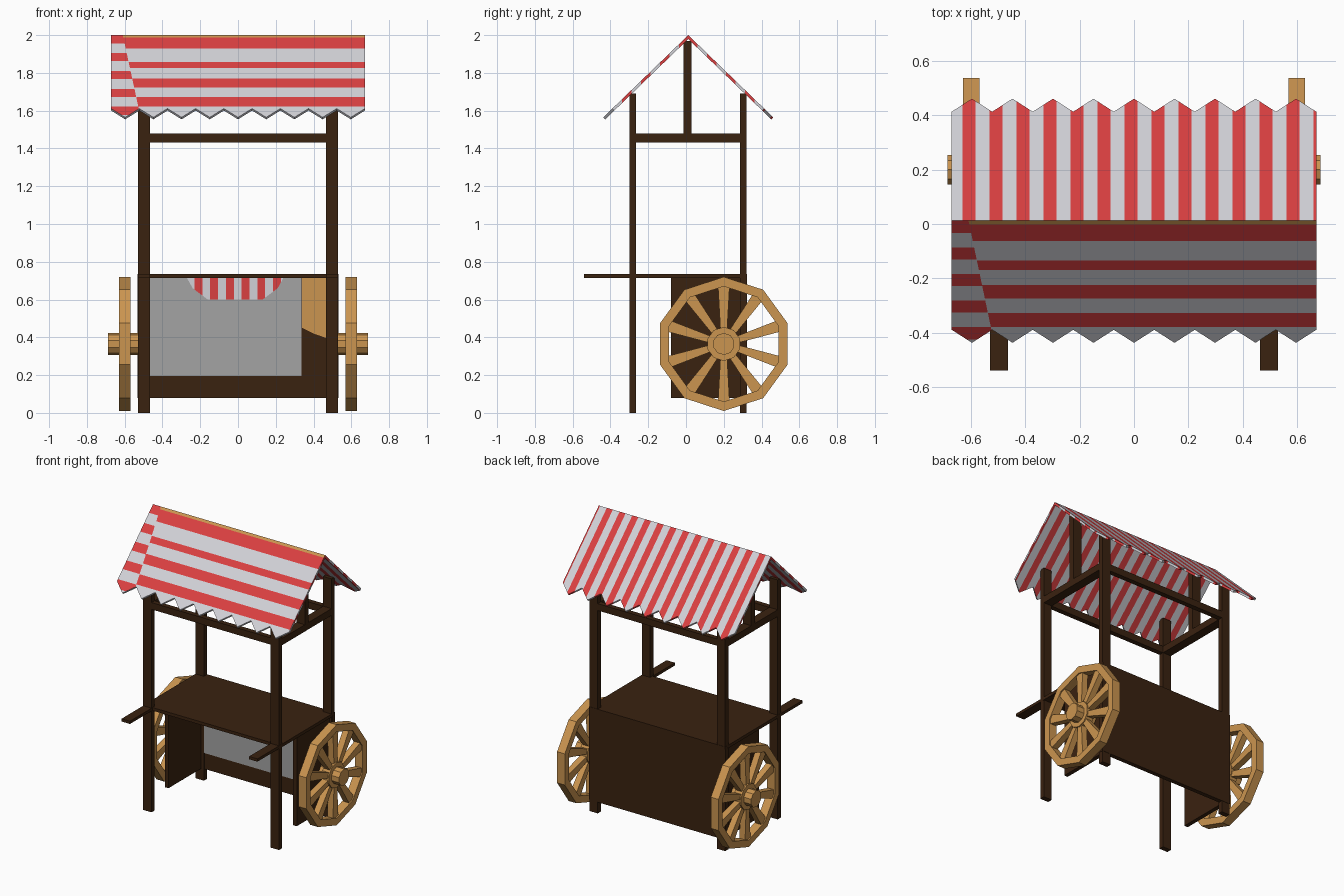
import bpy, bmesh, math
from mathutils import Vector

if "Cube" in bpy.data.objects:
    bpy.data.objects.remove(bpy.data.objects["Cube"])


def material(name, r, g, b):
    m = bpy.data.materials.new(name)
    m.use_nodes = True
    m.diffuse_color = (r, g, b, 1)
    m.node_tree.nodes["Principled BSDF"].inputs["Base Color"].default_value = (r, g, b, 1)
    return m


DARK = material("dark_wood", 0.042, 0.016, 0.005)
TAN = material("light_wood", 0.60, 0.30, 0.08)
RED = material("awning_red", 0.70, 0.05, 0.052)
WHITE = material("awning_white", 0.64, 0.64, 0.68)
GREY = material("panel_grey", 0.37, 0.37, 0.37)


def finish(name, bm, *mats):
    bmesh.ops.recalc_face_normals(bm, faces=bm.faces)
    mesh = bpy.data.meshes.new(name)
    bm.to_mesh(mesh)
    bm.free()
    for m in mats:
        mesh.materials.append(m)
    ob = bpy.data.objects.new(name, mesh)
    bpy.context.collection.objects.link(ob)
    return ob


def box(name, x, y, z, mat=DARK):
    bm = bmesh.new()
    bmesh.ops.create_cube(bm, size=1)
    for v in bm.verts:
        v.co = [r[0] + (c + 0.5) * (r[1] - r[0]) for c, r in zip(v.co, (x, y, z))]
    return finish(name, bm, mat)


def prism(points, push):
    """Solid made by pushing a flat outline along a vector."""
    bm = bmesh.new()
    face = bm.faces.new([bm.verts.new(p) for p in points])
    ext = bmesh.ops.extrude_face_region(bm, geom=[face], use_keep_orig=True)
    new = [g for g in ext["geom"] if isinstance(g, bmesh.types.BMVert)]
    bmesh.ops.translate(bm, verts=new, vec=push)
    bmesh.ops.recalc_face_normals(bm, faces=bm.faces)
    return bm


def cut(bm, co, no, keep=lambda f: True):
    """Split the chosen faces along a plane."""
    bm.normal_update()
    faces = [f for f in bm.faces if keep(f)]
    edges = {e for f in faces for e in f.edges}
    verts = {v for f in faces for v in f.verts}
    bmesh.ops.bisect_plane(bm, geom=faces + list(edges) + list(verts), dist=1e-5,
                           plane_co=co, plane_no=no)
    bm.normal_update()


# Frame: posts, gable posts, beams, handles
FRONT, BACK = (-0.30, -0.265), (0.285, 0.32)
for side, sx in (("right", -1), ("left", 1)):
    px = sorted((sx * 0.465, sx * 0.53))
    box(f"front_post_{side}", px, FRONT, (0, 1.69))
    box(f"back_post_{side}", px, BACK, (0, 1.69))
    box(f"gable_post_{side}", px, (-0.012, 0.03), (1.45, 1.97))
    box(f"side_beam_{side}", px, (-0.27, 0.29), (1.432, 1.48))
    box(f"handle_{side}", px, (-0.54, -0.28), (0.715, 0.735))
    box(f"cabinet_side_{side}", sorted((sx * 0.487, sx * 0.515)), (-0.08, 0.30), (0.08, 0.72))
box("front_beam", (-0.47, 0.47), FRONT, (1.432, 1.48))
box("back_beam", (-0.47, 0.47), BACK, (1.432, 1.48))

# Counter and cabinet back
box("counter_top", (-0.531, 0.531), (-0.29, 0.322), (0.714, 0.736))
box("cabinet_back", (-0.532, 0.532), (0.292, 0.322), (0.08, 0.72))
box("grey_panel", (-0.486, 0.335), (0.286, 0.292), (0.195, 0.714), GREY)
tan_outline = [(0.34, 0.714), (0.34, 0.45), (0.40, 0.42), (0.486, 0.39), (0.486, 0.714)]
finish("tan_panel", prism([(x, 0.286, z) for x, z in tan_outline], (0, 0.006, 0)), TAN)

# Striped cloth painted on the panel
cloth = [(-0.27, 0.714), (-0.24, 0.66), (-0.16, 0.6), (0.13, 0.6), (0.21, 0.66), (0.24, 0.714)]
bm = prism([(x, 0.281, z) for x, z in cloth], (0, 0.005, 0))
for i in range(12):
    cut(bm, (-0.23 + i * 0.0415, 0, 0), (1, 0, 0))
for f in bm.faces:
    f.material_index = int((f.calc_center_median().x + 0.23) // 0.0415) % 2
finish("striped_cloth", bm, RED, WHITE)

# Wheels
SIDES, AXLE_Y, AXLE_Z = 10, 0.2, 0.365


def disc(r):
    return [(0, r * math.sin(i * math.tau / SIDES), r * math.cos(i * math.tau / SIDES))
            for i in range(SIDES)]


def place(bm, x):
    bmesh.ops.translate(bm, verts=bm.verts, vec=(x, AXLE_Y, AXLE_Z))
    return bm


for side, sx in (("right", -1), ("left", 1)):
    # rim
    bm = bmesh.new()
    ring = [bm.verts.new((x, 0, r)) for x, r in
            ((-0.03, 0.305), (0.03, 0.305), (0.03, 0.355), (-0.03, 0.355))]
    edges = [bm.edges.new((ring[i], ring[(i + 1) % 4])) for i in range(4)]
    bmesh.ops.spin(bm, geom=ring + edges, cent=(0, 0, 0), axis=(1, 0, 0),
                   angle=math.tau, steps=SIDES)
    bmesh.ops.remove_doubles(bm, verts=bm.verts, dist=1e-4)
    finish(f"wheel_rim_{side}", place(bm, sx * 0.6), TAN)
    # hub and axle
    finish(f"wheel_hub_{side}", place(prism(disc(0.09), (0.06, 0, 0)), sx * 0.6 - 0.03), TAN)
    finish(f"wheel_axle_{side}", place(prism(disc(0.058), (0.16, 0, 0)), sx * 0.608 - 0.08), TAN)
    # tapered spokes
    for i in range(SIDES):
        a = i * math.tau / SIDES
        out = Vector((0, math.sin(a), math.cos(a)))
        across = Vector((0, math.cos(a), -math.sin(a)))
        pts = [out * r + across * w for r, w in
               ((0.06, -0.017), (0.06, 0.017), (0.315, 0.031), (0.315, -0.031))]
        finish(f"wheel_spoke_{side}_{i + 1}",
               place(prism(pts, (0.044, 0, 0)), sx * 0.6 - 0.022), TAN)

# Awning: two zigzag slopes with stripes
WIDTH, RIDGE_Y, FALL, TEETH = 0.672, 0.012, 0.967, 9
PERIOD, OFFSET, HALF = 0.0995, -0.011, 0.0235
MAIN = [(0.014, 0.074), (0.147, 0.181), (0.237, 0.286), (0.340, 0.391)]
END = [(k * 0.098, k * 0.098 + 0.045) for k in range(5)]


def is_top(f):
    return f.normal.z > 0.3


def is_gable(f):
    return abs(f.normal.x) > 0.9


def at_end(c):
    return c.x < -0.61 + 0.21 * (RIDGE_Y - c.y)


def across_stripe(x):
    return 0 if (x - OFFSET + HALF) % PERIOD < 2 * HALF else 1


def slope(name, side):
    outline = [(-WIDTH, 0)]
    for i in range(2 * TEETH + 1):
        outline.append((-WIDTH + i * WIDTH / TEETH, 0.45 if i % 2 else 0.402))
    outline.append((WIDTH, 0))
    inward = Vector((0, -side * FALL, -1)).normalized() * 0.015
    bm = prism([(x, RIDGE_Y + side * u, 2 - FALL * u) for x, u in outline], inward)
    front = side < 0

    def cut_u(u, keep):
        cut(bm, (0, RIDGE_Y + side * u, 0), (0, 1, 0), keep)

    # stripes running down the slope
    for k in range(-7, 8):
        for x in (OFFSET + k * PERIOD - HALF, OFFSET + k * PERIOD + HALF):
            if abs(x) < WIDTH:
                cut(bm, (x, 0, 0), (1, 0, 0), lambda f: not is_gable(f) and not (front and is_top(f)))
    # stripes running along the front
    if front:
        cut(bm, (-0.61, RIDGE_Y, 0), (1, 0.21, 0), is_top)
        for bands, end in ((MAIN, False), (END, True)):
            for u in sum(bands, ()):
                if u > 0:
                    cut_u(u, lambda f: is_top(f) and at_end(f.calc_center_median()) == end)
    for i in range(1, 9):
        cut_u(i * 0.05, is_gable)

    for f in bm.faces:
        c = f.calc_center_median()
        u = side * (c.y - RIDGE_Y)
        if is_gable(f):
            f.material_index = int(u // 0.05) % 2
        elif front and is_top(f):
            bands = END if at_end(c) else MAIN
            red = any(a < u < b for a, b in bands)
            f.material_index = 0 if red else 1
            if not at_end(c) and u < 0.014:
                f.material_index = 2
        elif front and abs(f.normal.x) > 0.1:
            f.material_index = 1
        else:
            f.material_index = across_stripe(c.x)
    finish(name, bm, RED, WHITE, TAN)


slope("awning_front", -1)
slope("awning_back", 1)
